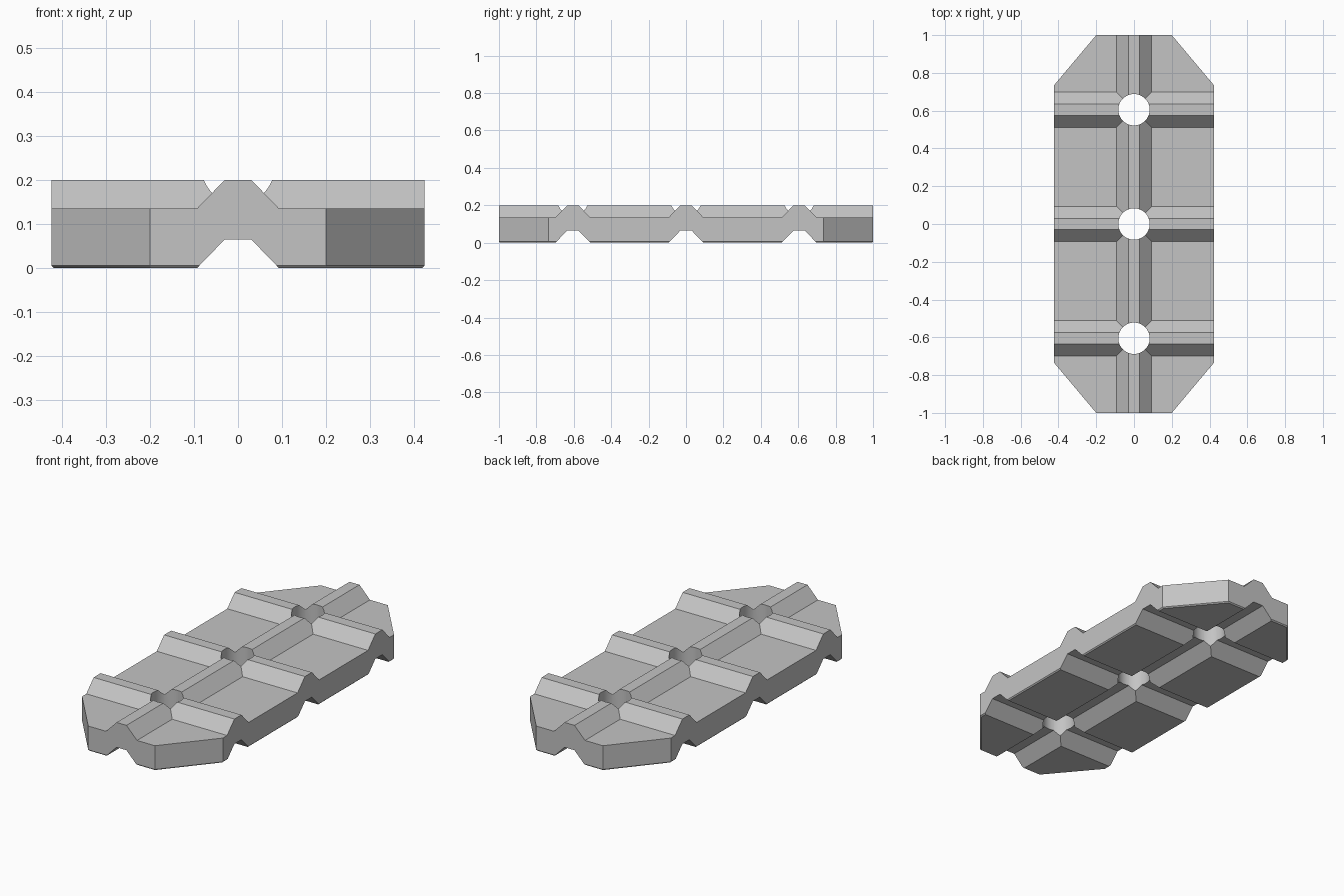
import bpy, bmesh, math

cube = bpy.data.objects.get("Cube")
if cube:
    bpy.data.objects.remove(cube, do_unlink=True)

HALF_X, HALF_Y = 0.423, 1.0
TIP_X, SHOULDER_Y = 0.2, 0.735     # clipped corners
THICK, RISE = 0.135, 0.065         # sheet thickness, rib height
CREST, FOOT = 0.03, 0.093          # rib half widths
CROSS_RIBS = (-0.605, 0, 0.605)
HOLE_R, CHAMFER = 0.083, 0.006

mat = bpy.data.materials.new("grey metal")
mat.use_nodes = True
colour = (0.55, 0.55, 0.55, 1)
mat.diffuse_color = colour
mat.node_tree.nodes["Principled BSDF"].inputs["Base Color"].default_value = colour


def to_object(name, bm):
    bmesh.ops.recalc_face_normals(bm, faces=bm.faces)
    mesh = bpy.data.meshes.new(name)
    bm.to_mesh(mesh)
    bm.free()
    mesh.materials.append(mat)
    obj = bpy.data.objects.new(name, mesh)
    bpy.context.collection.objects.link(obj)
    return obj


def rib(d):
    """Height of a trapezoid rib at distance d from its centre line."""
    return RISE * max(0, min(1, (FOOT - abs(d)) / (FOOT - CREST)))


def rise(x, y):
    return max([rib(x)] + [rib(y - c) for c in CROSS_RIBS])


def ribbed_sheet():
    """Oversized sheet pressed into crossing ribs."""
    steps = (-FOOT, -CREST, CREST, FOOT)
    xs = [-0.6, *steps, 0.6]
    ys = [-1.2] + [c + s for c in CROSS_RIBS for s in steps] + [1.2]
    bm = bmesh.new()
    grid = [[bm.verts.new((x, y, THICK + rise(x, y))) for y in ys] for x in xs]
    for i in range(len(xs) - 1):
        for j in range(len(ys) - 1):
            quad = [grid[i][j], grid[i + 1][j], grid[i + 1][j + 1], grid[i][j + 1]]
            low = [k for k in range(4) if quad[k].co.z < THICK + RISE / 2]
            if len(low) == 1:      # valley where two ribs meet
                a, b, c, d = quad[low[0]:] + quad[:low[0]]
                bm.faces.new((a, b, c))
                bm.faces.new((a, c, d))
            else:
                bm.faces.new(quad)
    top = list(bm.faces)
    copy = bmesh.ops.extrude_face_region(bm, geom=top, use_keep_orig=True)
    lower = [v for v in copy["geom"] if isinstance(v, bmesh.types.BMVert)]
    bmesh.ops.translate(bm, verts=lower, vec=(0, 0, -THICK))
    return to_object("ribbed_plate", bm)


def outline_block():
    """Clipped-corner outline with a small chamfer along the bottom."""
    bm = bmesh.new()

    def ring(inset, z):
        tx, sy = TIP_X - inset * 0.45, SHOULDER_Y - inset * 0.45
        hx, hy = HALF_X - inset, HALF_Y - inset
        pts = [(hx, -sy), (hx, sy), (tx, hy), (-tx, hy),
               (-hx, sy), (-hx, -sy), (-tx, -hy), (tx, -hy)]
        return [bm.verts.new((x, y, z)) for x, y in pts]

    rings = [ring(2 * CHAMFER, -CHAMFER), ring(0, CHAMFER), ring(0, 0.4)]
    for a, b in zip(rings, rings[1:]):
        for k in range(8):
            n = (k + 1) % 8
            bm.faces.new((a[k], a[n], b[n], b[k]))
    bm.faces.new(rings[0])
    bm.faces.new(rings[-1])
    return to_object("outline_cutter", bm)


def hole_cutter(y):
    bm = bmesh.new()
    bmesh.ops.create_cone(bm, cap_ends=True, segments=48, radius1=HOLE_R,
                          radius2=HOLE_R, depth=1)
    bmesh.ops.translate(bm, verts=bm.verts, vec=(0, y, 0))
    return to_object("hole_cutter", bm)


def cut(obj, cutter, operation):
    mod = obj.modifiers.new("cut", 'BOOLEAN')
    mod.operation, mod.solver, mod.object = operation, 'EXACT', cutter
    bpy.ops.object.modifier_apply(modifier=mod.name)
    bpy.data.objects.remove(cutter, do_unlink=True)


plate = ribbed_sheet()
bpy.ops.object.select_all(action='DESELECT')
bpy.context.view_layer.objects.active = plate
plate.select_set(True)

# Trim to the outline and drill a hole at each rib crossing
cut(plate, outline_block(), 'INTERSECT')
for y in CROSS_RIBS:
    cut(plate, hole_cutter(y), 'DIFFERENCE')

# Merge coplanar faces, then smooth the hole walls only
bm = bmesh.new()
bm.from_mesh(plate.data)
bmesh.ops.dissolve_limit(bm, angle_limit=math.radians(1),
                         verts=bm.verts, edges=bm.edges)
bm.to_mesh(plate.data)
bm.free()
bpy.ops.object.shade_smooth_by_angle(angle=math.radians(30))
